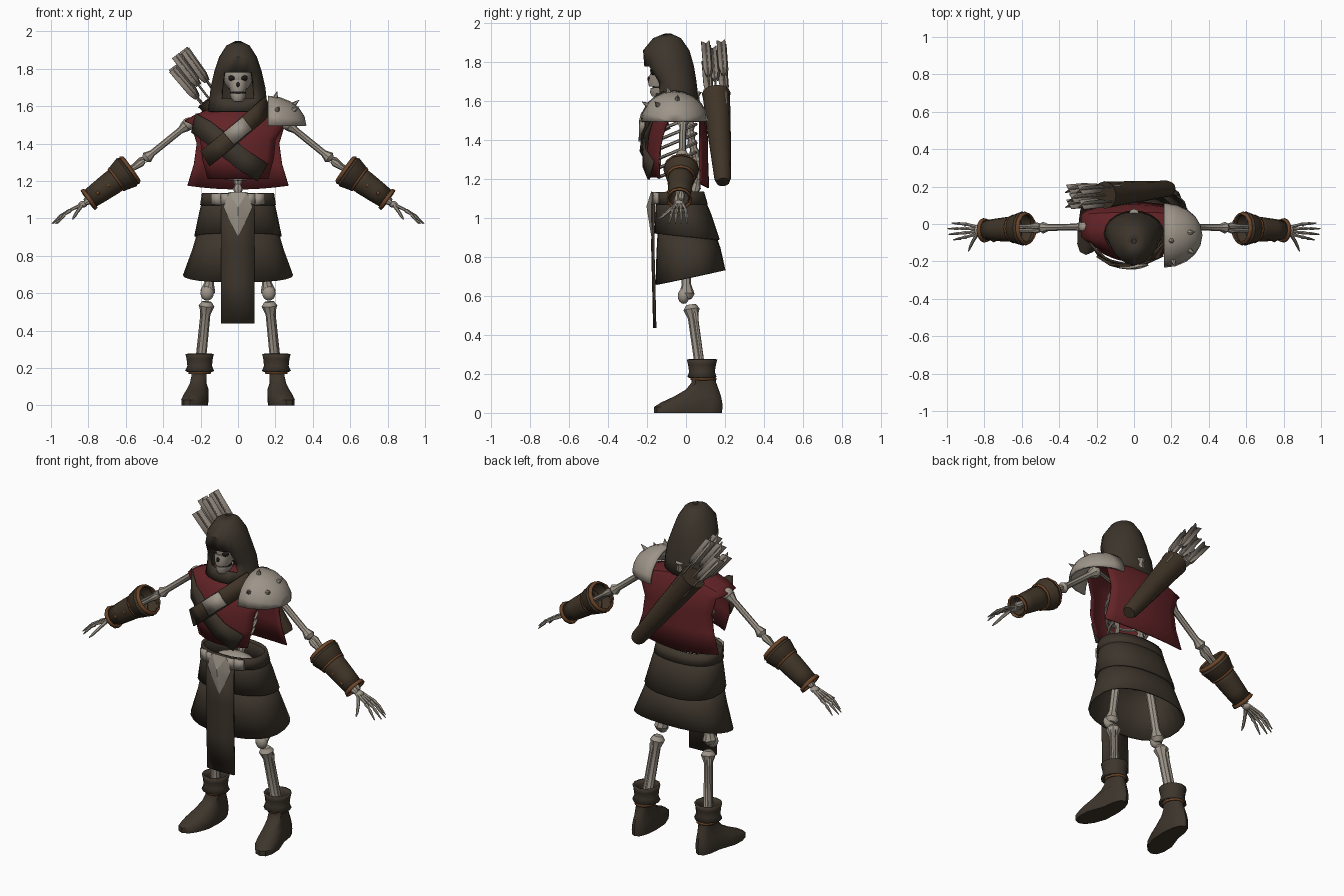
import bpy, bmesh, math
from mathutils import Vector as V

if "Cube" in bpy.data.objects:
    bpy.data.objects.remove(bpy.data.objects["Cube"])


def mat(name, r, g, b):
    m = bpy.data.materials.new(name)
    m.diffuse_color = (r, g, b, 1)
    m.use_nodes = True
    m.node_tree.nodes["Principled BSDF"].inputs["Base Color"].default_value = m.diffuse_color
    return m


CLOTH = mat("dark_brown_cloth", .047, .036, .025)
LEATHER = mat("brown_leather", .05, .034, .02)
RED = mat("dark_red_cloth", .125, .017, .02)
BONE = mat("bone", .34, .30, .25)
TRIM = mat("tan_trim", .15, .06, .022)
FEATHER = mat("grey_feather", .24, .205, .17)
BLACK = mat("socket_black", .012, .01, .009)


def make(name, verts, faces, m, thick=0, angle=40):
    me = bpy.data.meshes.new(name)
    me.from_pydata([tuple(v) for v in verts], [], faces)
    bm = bmesh.new()
    bm.from_mesh(me)
    bmesh.ops.remove_doubles(bm, verts=bm.verts, dist=1e-5)
    bmesh.ops.recalc_face_normals(bm, faces=bm.faces)
    for f in bm.faces:
        f.smooth = True
    bm.to_mesh(me)
    bm.free()
    me.set_sharp_from_angle(angle=math.radians(angle))
    me.materials.append(m)
    ob = bpy.data.objects.new(name, me)
    bpy.context.collection.objects.link(ob)
    if thick:
        md = ob.modifiers.new("thickness", 'SOLIDIFY')
        md.thickness = thick
        md.offset = 0
    return ob


def loft(name, rings, m, closed=True, cap=True, thick=0, skip=None, angle=40):
    n = len(rings[0])
    verts = [p for r in rings for p in r]
    faces = []
    for i in range(len(rings) - 1):
        for j in range(n if closed else n - 1):
            k = (j + 1) % n
            if not (skip and skip(i, j)):
                faces.append((i*n + j, i*n + k, (i + 1)*n + k, (i + 1)*n + j))
    if cap and closed:
        faces += [tuple(range(n)), tuple(range(len(verts) - n, len(verts)))]
    return make(name, verts, faces, m, thick, angle)


def ring(z, rx, yf, yb, n=20, cx=0, e=1.0, tilt=0):
    """Horizontal oval; the first point looks to the front."""
    out = []
    for i in range(n):
        a = 2*math.pi*i/n
        s, c = math.sin(a), -math.cos(a)
        s, c = math.copysign(abs(s)**e, s), math.copysign(abs(c)**e, c)
        y = (yf + yb)/2 + c*(yb - yf)/2
        out.append(V((cx + rx*s, y, z + tilt*y)))
    return out


def tube(name, pts, radii, m=BONE, n=8, cap=True, thick=0, loop=False):
    pts = [V(p) for p in pts]
    if not isinstance(radii, (list, tuple)):
        radii = [radii]*len(pts)
    rings = []
    for i, p in enumerate(pts):
        a, b = pts[max(i - 1, 0)], pts[min(i + 1, len(pts) - 1)]
        if loop:
            a, b = pts[i - 1], pts[(i + 1) % len(pts)]
        t = (b - a).normalized()
        u = t.cross(V((0, 1, 0)) if abs(t.y) < .9 else V((0, 0, 1))).normalized()
        if loop:
            u = V((0, 0, 1))
        w = t.cross(u).normalized()
        rings.append([p + radii[i]*(u*math.cos(2*math.pi*j/n) + w*math.sin(2*math.pi*j/n)) for j in range(n)])
    if loop:
        rings.append(rings[0])
    return loft(name, rings, m, cap=cap and not loop, thick=thick)


def ball(name, c, r, m=BONE, nu=12, nv=8):
    rings = []
    for i in range(nv + 1):
        a = math.pi*i/nv
        k = max(math.sin(a), .001)
        rings.append(ring(c[2] + r[2]*math.cos(a), r[0]*k, c[1] - r[1]*k, c[1] + r[1]*k, nu, c[0]))
    return loft(name, rings, m, angle=60)


def strip(name, pts, width, m, thick=.012):
    """Band of cloth wrapped around the body."""
    pts, rings = [V(p) for p in pts], []
    for i, p in enumerate(pts):
        t = (pts[min(i + 1, len(pts) - 1)] - pts[max(i - 1, 0)]).normalized()
        s = t.cross(V((p.x*.6, p.y, 0)).normalized()).normalized()*width/2
        rings.append([p - s, p + s])
    return loft(name, rings, m, closed=False, thick=thick)


def bone(name, a, b, r, knob):
    a, b = V(a), V(b)
    return tube(name, [a, a.lerp(b, .06), a.lerp(b, .18), a.lerp(b, .82), a.lerp(b, .94), b],
                [knob*.6, knob, r, r, knob, knob*.6])


# Head: hood with face opening, skull, jaw, sockets
hood = [(1.57, .155, -.165, .065), (1.64, .147, -.15, .055), (1.70, .14, -.155, .048), (1.78, .122, -.208, .035),
        (1.86, .096, -.215, .012), (1.92, .058, -.165, -.03), (1.943, .012, -.105, -.08)]
loft("hood", [ring(*h) for h in hood], CLOTH, thick=.012, cap=False, skip=lambda i, j: i in (1, 2) and j in (0, 1, 18, 19))
make("hood_tip", ring(1.943, .013, -.106, -.079), [tuple(range(20))], CLOTH)
ball("skull", (0, -.09, 1.76), (.078, .095, .09))
loft("upper_jaw", [ring(1.675, .04, -.19, -.08, 12), ring(1.70, .048, -.195, -.07, 12), ring(1.74, .062, -.185, -.05, 12)], BONE)
loft("lower_jaw", [ring(1.625, .028, -.175, -.09, 12), ring(1.645, .04, -.185, -.08, 12), ring(1.668, .045, -.182, -.07, 12)], BONE)
tube("mouth_gap", [(0, -.13, 1.665), (0, -.13, 1.677)], .043, BLACK, 12)
ball("nose_hole", (0, -.19, 1.715), (.009, .008, .014), BLACK)
for s in (-1, 1):
    ball("eye_socket", (s*.032, -.165, 1.75), (.02, .018, .016), BLACK)

# Spine, ribs, breastbone and pelvis
spine = [(0, .04 - .02*math.cos(i*.3), 1.0 + i*.0225) for i in range(30)]
tube("spine", spine, [.027 if i % 2 else .018 for i in range(30)])
for k in range(6):
    z, rx = 1.25 + .048*k, (.12, .135, .142, .14, .125, .10)[k]
    tube("rib", [(rx*math.sin(a), -.045 - .095*math.cos(a), z - .04*math.cos(a))
                 for a in [2*math.pi*i/20 for i in range(20)]], .009, n=6, loop=True)
tube("breastbone", [(0, -.14, 1.48), (0, -.145, 1.38), (0, -.14, 1.27)], [.022, .016, .012])
ball("pelvis", (0, -.02, 1.03), (.14, .08, .07))

# Red tabard: one sheet from front hem over the shoulders to back hem
rows = [(-.185, 1.21, .16, 0, .05), (-.20, 1.32, .19, 0, .06), (-.19, 1.42, .20, 0, .07), (-.165, 1.51, .245, .01, .07),
        (-.10, 1.58, .28, .06, .03), (-.02, 1.605, .285, .085, 0), (.06, 1.575, .28, .06, -.01),
        (.10, 1.50, .25, .0, -.03), (.11, 1.40, .22, 0, -.04), (.11, 1.29, .235, 0, -.04), (.115, 1.155, .27, -.02, -.04)]
loft("red_tabard", [[V((hw*t, y + cy*t*t, z - dz*t*t)) for t in [i/5 - 1 for i in range(11)]]
                    for y, z, hw, dz, cy in rows], RED, closed=False, thick=.008)

# Straps crossing the chest and the buckle plate
strip("sash_strap", [(-.235, -.10, 1.51), (-.17, -.175, 1.47), (-.07, -.212, 1.39), (.03, -.215, 1.31), (.13, -.18, 1.245)], .11, CLOTH)
strip("quiver_strap", [(.16, -.10, 1.61), (.10, -.185, 1.55), (0, -.222, 1.465), (-.10, -.225, 1.38), (-.175, -.185, 1.32)], .095, LEATHER)
strip("strap_buckle", [(.05, -.22, 1.508), (0, -.234, 1.468), (-.05, -.234, 1.426)], .085, BONE, .014)

# Skirt in two tiers, waistband, front flap, belt plates and pointed buckle
loft("skirt_lower", [ring(.95, .205, -.14, .135, 24, e=.85), ring(.83, .24, -.147, .172, 24, e=.85, tilt=.1),
                     ring(.69, .29, -.152, .198, 24, e=.85, tilt=.21)], CLOTH, cap=False, thick=.01)
loft("skirt_upper", [ring(1.12, .18, -.145, .08, 24, e=.85), ring(1.03, .202, -.152, .12, 24, e=.85),
                     ring(.905, .228, -.156, .168, 24, e=.85, tilt=-.1)], CLOTH, cap=False, thick=.012)
loft("waistband", [ring(1.135, .186, -.155, .086, 24, e=.85), ring(1.07, .196, -.158, .105, 24, e=.85)], CLOTH, cap=False, thick=.014)
loft("front_flap", [[V((-.09, y, z)), V((0, y - .005, z)), V((.088, y, z))]
                    for y, z in ((-.165, 1.09), (-.168, .85), (-.163, .65), (-.158, .437))], CLOTH, closed=False, thick=.012)
for s in (-1, 1):
    for x0, x1, y0, y1 in ((.04, .09, -.172, -.166), (.092, .142, -.166, -.145)):
        loft("belt_plate", [[V((s*x0, y0, 1.135)), V((s*x1, y1, 1.132))], [V((s*x0, y0, 1.07)), V((s*x1, y1, 1.075))]],
             BONE, closed=False, thick=.016)
shield = [(-.05, 1.14), (.05, 1.14), (.077, 1.06), (.05, 1.0), (0, .905), (-.05, 1.0), (-.077, 1.06)]
make("pointed_buckle", [(x, -.178, z) for x, z in shield] + [(0, -.203, 1.06)],
     [(i, (i + 1) % 7, 7) for i in range(7)] + [tuple(range(7))], BONE, angle=15)

# Pauldron on one shoulder with spikes
def dome(a, b, k=1.0):
    return V((.16 + .2*k*math.sin(b), -.06 + .168*k*math.cos(b)*math.cos(a), 1.495 + .155*k*math.cos(b)*math.sin(a)))


loft("pauldron", [[dome(math.pi*i/10, math.pi/2*j/5) for i in range(11)] for j in range(6)], BONE, closed=False, thick=.012)
for a, b in ((1.75, .2), (1.45, .75), (2.55, .25), (2.3, .75)):
    tube("pauldron_spike", [dome(a, b, .97), dome(a, b, 1.23)], [.017, .001], n=6)

# Arms, bracers and hands
for s in (-1, 1):
    def P(x, y, z):
        return V((s*x, y, z))
    S, E, W = P(.265, -.015, 1.505), P(.50, -.02, 1.315), P(.82, -.035, 1.085)
    bone("collar_bone", P(.02, -.09, 1.52), P(.25, -.02, 1.525), .012, .018)
    ball("shoulder_joint", S, (.034, .034, .034))
    bone("upper_arm", S, E, .018, .032)
    for d in (-.017, .017):
        o = V((0, d, d*.6))
        bone("forearm_bone", E + o*.6, W + o*.6, .012, .02)
    fa = lambda *ts: [E.lerp(W, t) for t in ts]
    tube("bracer_cuff", fa(.24, .30, .44, .48), [.075, .088, .072, .055], LEATHER, 12, False, .008)
    tube("bracer_sleeve", fa(.42, .55, .75, .92), [.062, .062, .056, .05], LEATHER, 12, False, .008)
    tube("bracer_top_trim", fa(.215, .26), [.076, .088], TRIM, 12, False, .008)
    tube("bracer_mid_trim", fa(.45, .48), [.073, .069], TRIM, 12, False, .008)
    tube("bracer_wrist_trim", fa(.90, .95), [.058, .062], TRIM, 12, False, .008)
    for t in (.6, .78):
        c = E.lerp(W, t)
        ball("bracer_stud", c + V((0, -.058, 0)), (.011, .008, .011), TRIM, 8, 4)
    ball("wrist", P(.83, -.035, 1.075), (.024, .027, .018))
    for y, tx in ((-.085, .965), (-.055, .99), (-.025, .995), (.005, .975)):
        k = P(.895, -.035 + (y + .04)*.75, 1.045)
        tube("hand_bone", [P(.83, -.035 + (y + .04)*.35, 1.077), k], [.010, .008], n=6)
        tube("finger", [k, k.lerp(P(tx, y, .972), .08), k.lerp(P(tx, y, .975), .42) + V((0, 0, .007)),
                        k.lerp(P(tx, y, .972), .5) + V((0, 0, .007)), P(tx, y, .972)], [.008, .011, .006, .009, .003], n=6)
    tube("thumb", [P(.835, -.05, 1.07), P(.86, -.09, 1.035), P(.875, -.12, 1.01), P(.885, -.145, .995)], [.011, .009, .008, .003], n=6)

    # Legs and boots
    bone("thigh_bone", P(.10, -.01, 1.0), P(.165, .005, .585), .024, .04)
    ball("knee_cap", P(.165, -.012, .60), (.036, .03, .04))
    bone("shin_bone", P(.166, .025, .555), P(.203, .08, .17), .025, .042)
    bone("calf_bone", P(.185, .045, .53), P(.22, .09, .2), .012, .017)
    foot = [(0, .068, -.165, .185), (.03, .072, -.165, .187), (.055, .068, -.125, .186), (.085, .06, -.06, .18),
            (.12, .052, 0, .168), (.155, .05, .028, .155), (.20, .054, .03, .15)]
    rings = [ring(z, rx, yf, yb, 14, e=.85) for z, rx, yf, yb in foot]
    for r in rings:
        for p in r:
            p.x *= .78 if p.y > .05 else 1
            p.x = s*(.205 + p.x + max(0, .06 - p.y)*.2 + (.2 - p.z)*.04)
    loft("boot", rings, CLOTH)
    cuffs = [(.182, .072, .012, .152), (.21, .06, .022, .142), (.25, .064, .016, .148), (.275, .07, .01, .155)]
    loft("boot_cuff", [ring(*c, 12, s*.205) for c in cuffs], CLOTH, cap=False, thick=.012)
    loft("boot_trim", [ring(.168, .056, .026, .154, 12, s*.205), ring(.18, .058, .026, .154, 12, s*.205)], TRIM, cap=False, thick=.006)

# Quiver on the back with fletched arrows
T, B = V((-.155, .155, 1.64)), V((.195, .19, 1.185))
ax = (T - B).normalized()
tube("quiver", [B, B.lerp(T, .04), B.lerp(T, .5), B.lerp(T, .96), T], [.034, .043, .058, .07, .074], LEATHER, 12)
side = V((.8, 0, .6))
for u, w, l in ((-.045, -.035, .23), (.045, -.035, .27), (0, 0, .28), (-.04, .045, .24), (.042, .045, .28)):
    o = T + side*u + V((0, w, 0))
    tip = o + ax*l + side*u*.25
    d = (tip - o).normalized()
    tube("arrow_shaft", [o - ax*.1, tip], .006, FEATHER, 6)
    for q in (side + V((0, .7, 0)), side*.7 - V((0, 1, 0))):
        q = q.normalized()*.03
        loft("arrow_feather", [[tip - d*.19 - q*.6, tip - d*.19 + q*.6], [tip - d*.15 - q, tip - d*.15 + q],
                               [tip + d*.012 - q, tip + d*.012 + q]], FEATHER, closed=False, thick=.004)
